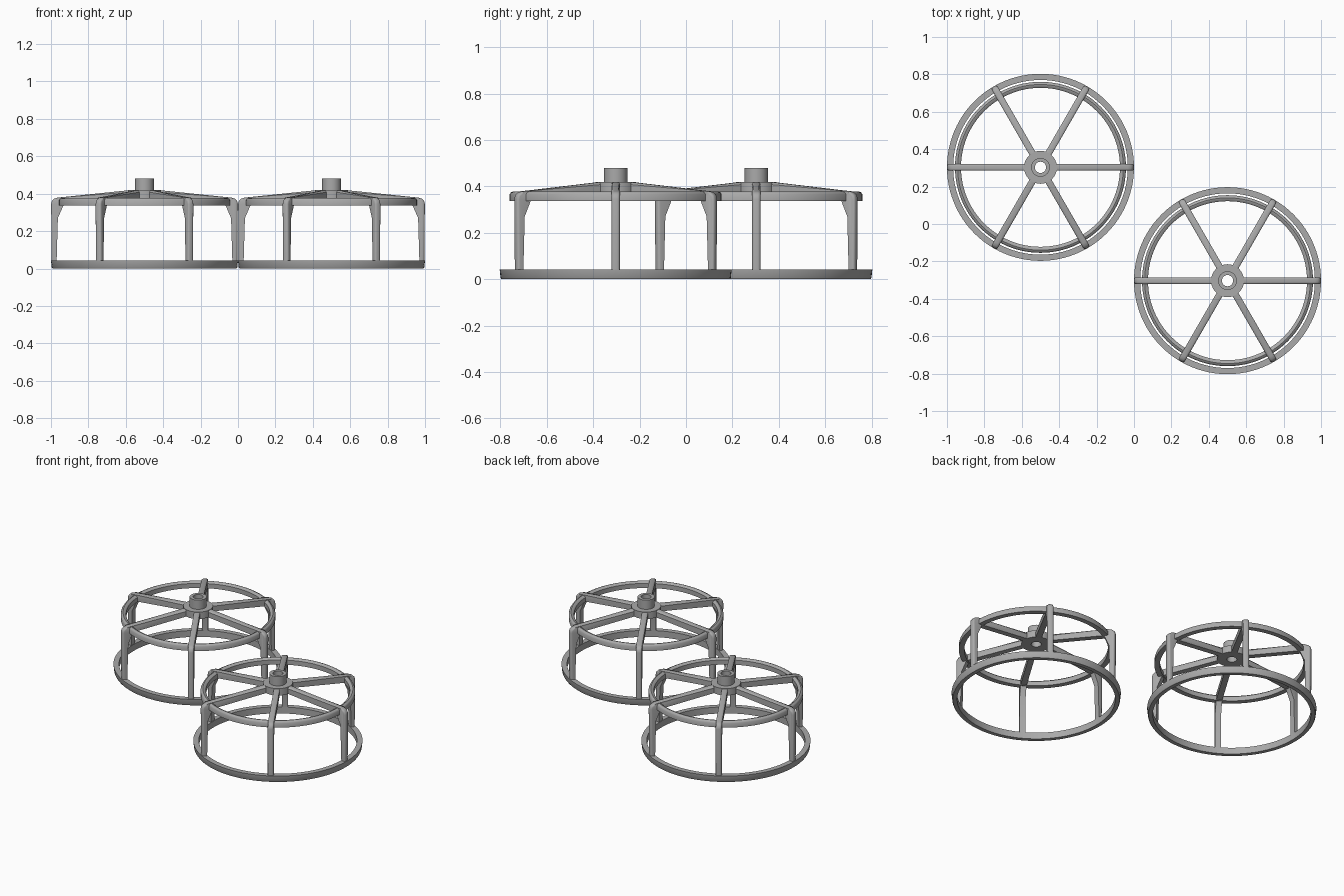
import bpy, bmesh, math
from mathutils import Matrix

cube = bpy.data.objects.get("Cube")
if cube:
    bpy.data.objects.remove(cube, do_unlink=True)

GREY = (0.40, 0.40, 0.40, 1.0)
mat = bpy.data.materials.new("plain grey")
mat.use_nodes = True
mat.diffuse_color = GREY
mat.node_tree.nodes["Principled BSDF"].inputs["Base Color"].default_value = GREY


def finish(bm, name):
    """Turn a bmesh into smooth-shaded mesh data with sharp edges kept."""
    bmesh.ops.recalc_face_normals(bm, faces=bm.faces[:])
    mesh = bpy.data.meshes.new(name)
    bm.to_mesh(mesh)
    bm.free()
    mesh.materials.append(mat)
    mesh.shade_smooth()
    mesh.set_sharp_from_angle(angle=math.radians(35))
    return mesh


def revolve(name, profile, sides):
    """Spin a closed (radius, height) profile around the z axis."""
    bm = bmesh.new()
    rings = []
    for i in range(sides):
        a = math.tau * i / sides
        rings.append([bm.verts.new((r * math.cos(a), r * math.sin(a), z))
                      for r, z in profile])
    n = len(profile)
    for i in range(sides):
        p, q = rings[i], rings[(i + 1) % sides]
        for j in range(n):
            k = (j + 1) % n
            bm.faces.new((p[j], q[j], q[k], p[k]))
    return finish(bm, name)


def arm(name, outer, inner, width):
    """Extrude a spoke-and-leg profile sideways and round its outer edges."""
    bm = bmesh.new()
    sides = [[bm.verts.new((r, y, z)) for r, z in outer + inner]
             for y in (-width / 2, width / 2)]
    a, b = sides
    n = len(a)
    bm.faces.new(a)
    bm.faces.new(b[::-1])
    for j in range(n):
        k = (j + 1) % n
        bm.faces.new((a[j], b[j], b[k], a[k]))
    rim = [bm.edges.get((s[j], s[j + 1])) for s in sides
           for j in range(len(outer) - 1)]
    bmesh.ops.bevel(bm, geom=rim, offset=0.011, segments=3, profile=0.5,
                    affect='EDGES')
    return finish(bm, name)


# Rings and hub
base_ring = revolve("base_ring", [(0.467, 0), (0.492, 0), (0.496, 0.006),
                                  (0.5, 0.042), (0.467, 0.042)], 96)
top_ring = revolve("top_ring", [(0.425, 0.338), (0.457, 0.338), (0.457, 0.366),
                                (0.452, 0.374), (0.443, 0.378), (0.434, 0.376),
                                (0.425, 0.368)], 96)
hub = revolve("hub", [(0.03, 0.375), (0.088, 0.375), (0.088, 0.42),
                      (0.05, 0.42), (0.05, 0.48), (0.03, 0.48)], 40)

# Spoke that bends down into a leg, with a gusset inside the bend
spoke_leg = arm("spoke_leg",
                [(0.07, 0.42), (0.465, 0.379), (0.483, 0.374), (0.495, 0.362),
                 (0.499, 0.345), (0.496, 0.03)],
                [(0.47, 0.03), (0.463, 0.27), (0.432, 0.34), (0.07, 0.376)],
                0.036)

# Two identical frames, diagonally placed
for side, x, y in (("right", -0.5, 0.303), ("left", 0.5, -0.303)):
    parts = [("base_ring", base_ring, 0), ("top_ring", top_ring, 0), ("hub", hub, 0)]
    parts += [(f"spoke_leg_{i + 1}", spoke_leg, i * math.tau / 6) for i in range(6)]
    for name, mesh, angle in parts:
        obj = bpy.data.objects.new(f"{side}_{name}", mesh)
        obj.matrix_world = Matrix.Translation((x, y, 0)) @ Matrix.Rotation(angle, 4, 'Z')
        bpy.context.collection.objects.link(obj)
